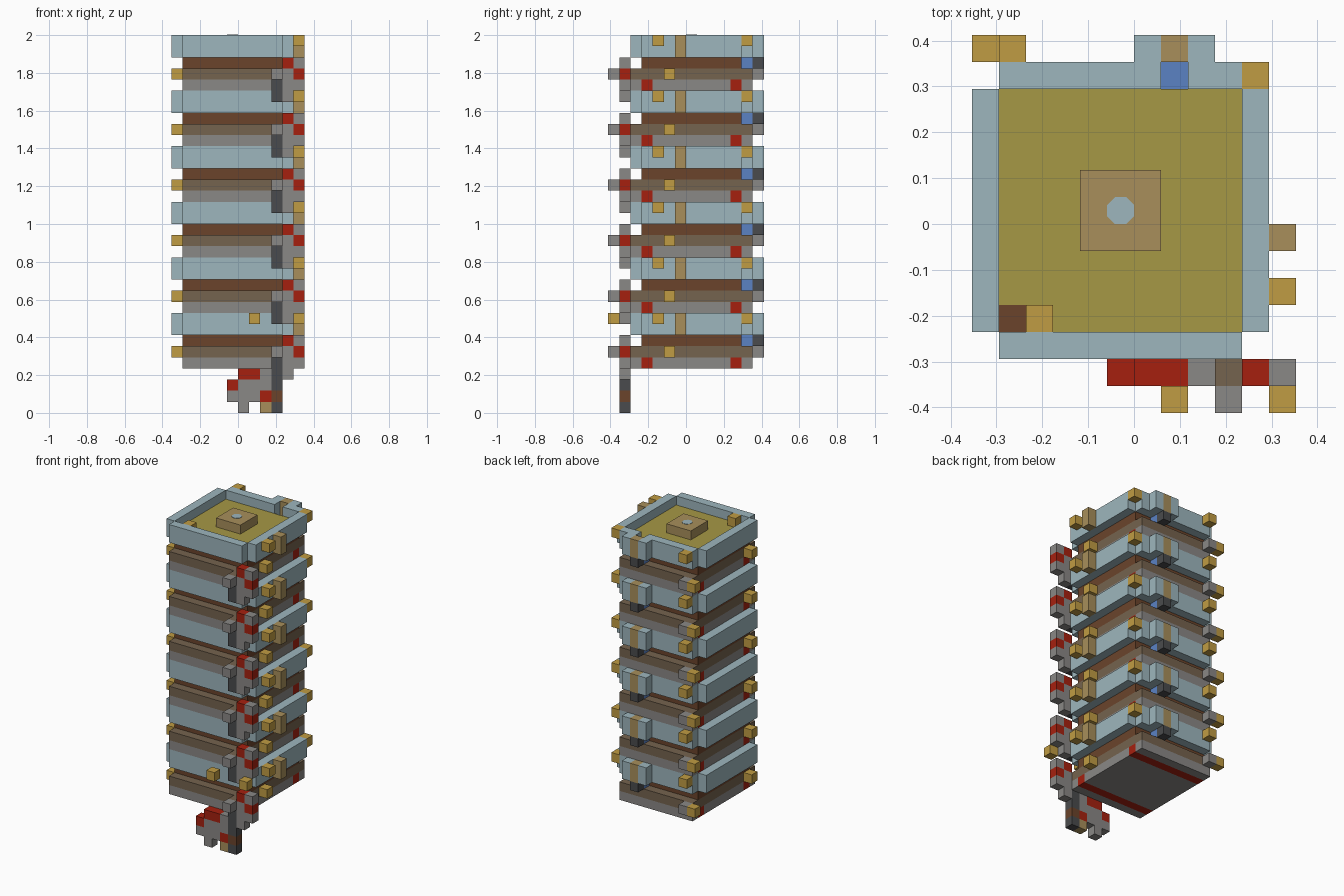
import bpy
import bmesh
from mathutils import Matrix, Vector

U = 1 / 17          # edge length of one block
STOREYS, PITCH, BASE = 6, 5, 4

cube = bpy.data.objects.get("Cube")
if cube:
    bpy.data.objects.remove(cube, do_unlink=True)


def linear(hex_colour):
    out = []
    for n in (0, 2, 4):
        c = int(hex_colour[n:n + 2], 16) / 255
        out.append(c / 12.92 if c < 0.04045 else ((c + 0.055) / 1.055) ** 2.4)
    return (*out, 1)


def material(name, hex_colour):
    m = bpy.data.materials.new(name)
    m.use_nodes = True
    m.diffuse_color = linear(hex_colour)
    m.node_tree.nodes["Principled BSDF"].inputs["Base Color"].default_value = m.diffuse_color
    return m


PALE = material("pale_blue", "9DB6BD")
GOLD = material("gold", "C09C43")
TAN = material("tan", "A88F5B")
OLIVE = material("olive", "A69845")
BLUE = material("bright_blue", "5B82C4")
RED = material("red", "A6200F")
GREY = material("grey", "8A8886")
DARK = material("charcoal", "4A4B4D")
TAUPE = material("taupe", "75634E")
BROWN = material("brown", "6B442B")


def add_object(name, bm, mat):
    mesh = bpy.data.meshes.new(name)
    bm.to_mesh(mesh)
    bm.free()
    mesh.materials.append(mat)
    ob = bpy.data.objects.new(name, mesh)
    bpy.context.collection.objects.link(ob)
    return ob


def blocks(name, mat, *boxes):
    """Boxes on the block grid, each (x, y, z) of a cell number or (first, last)."""
    bm = bmesh.new()
    for box in boxes:
        spans = [s if isinstance(s, tuple) else (s, s) for s in box]
        lo = Vector([s[0] for s in spans])
        hi = Vector([s[1] + 1 for s in spans])
        centre = ((lo + hi) / 2 - Vector((6, 7, 0))) * U
        size = (hi - lo) * U
        bmesh.ops.create_cube(bm, size=1, matrix=Matrix.Translation(centre) @ Matrix.Diagonal((*size, 1)))
    return add_object(name, bm, mat)


def storey(name, mat, *boxes):
    """Blocks with heights relative to the storey floor, stacked for all storeys."""
    ob = blocks(name, mat, *boxes)
    ob.location.z = BASE * U
    arr = ob.modifiers.new("storeys", "ARRAY")
    arr.count = STOREYS
    arr.use_relative_offset = False
    arr.use_constant_offset = True
    arr.constant_offset_displace = (0, 0, PITCH * U)
    return ob


IN_X, IN_Y = (1, 9), (3, 11)

# Floor slabs and recessed band
storey("floor_slab", GREY, (IN_X, 2, 0), (IN_X, (4, 10), 0), (IN_X, 12, 0))
storey("floor_beams", RED, (IN_X, 3, 0), (IN_X, 11, 0))
storey("upper_slab", TAUPE, (IN_X, (2, 12), 1), (9, 1, 1))
storey("recessed_band", BROWN, (IN_X, IN_Y, 2))

# Overhanging walls, with a slot in the back one
WALL = (3, 4)
storey("side_walls", PALE, (0, IN_Y, WALL), (10, IN_Y, WALL))
storey("front_wall", PALE, (IN_X, 2, WALL))
storey("back_wall", PALE, ((1, 6), 12, WALL), ((8, 9), 12, WALL))
storey("storey_core", OLIVE, (IN_X, IN_Y, 3))

# Back bay
storey("back_bay", PALE, (6, 13, WALL), (8, 13, WALL))
storey("bay_stripe", TAN, (7, 13, WALL))
storey("bay_bracket", DARK, (7, 13, 2))
storey("bay_light", BLUE, (7, 12, 2))

# Small side fittings
storey("side_post", TAN, (11, 6, WALL))
storey("lamps", GOLD, (11, 4, 4), (10, 12, 4), (1, 13, 4),
       (0, 13, 1), (0, 3, 1), (10, 5, 1))
storey("lamp_bracket", GREY, (1, 13, 1))

# Climbing ornament on the front right corner
storey("ornament_body", GREY, (10, 1, (-1, 1)), (11, 1, 0), (11, 1, 2), (9, 0, 1))
storey("ornament_spine", DARK, (9, 1, (-1, 0)))
storey("ornament_marks", RED, (10, 1, 2), (11, 1, 1))
blocks("front_lanterns", GOLD, (7, 0, 8), (11, 0, 8))

# Hanging foot of the ornament
blocks("foot_body", GREY, (8, 1, 3), ((6, 8), 1, 2), ((5, 7), 1, 1), (6, 1, 0))
blocks("foot_marks", RED, ((6, 7), 1, 3), (5, 1, 2), (8, 1, 1))
blocks("foot_spine", DARK, (9, 1, 0), (9, 1, 2))
blocks("foot_spine_band", BROWN, (9, 1, 1))
blocks("foot_toe", TAN, (8, 1, 0))

# Roof details
blocks("roof_pedestal", TAN, ((4, 6), (6, 8), 33))
blocks("roof_lamp", GOLD, (2, 3, 33))
hatch = blocks("roof_hatch", BROWN, (1, 3, 33))
hatch.scale.z = 0.05
hatch.location.z = 33 * U - 33 * U * 0.05

# Round inlay on the pedestal
bm = bmesh.new()
bmesh.ops.create_cone(bm, cap_ends=True, segments=8, radius1=U * 0.54, radius2=U * 0.54, depth=0.004,
                      matrix=Matrix.Translation((-U / 2, U / 2, 34 * U)) @ Matrix.Rotation(0.3927, 4, "Z"))
add_object("pedestal_inlay", bm, PALE)
